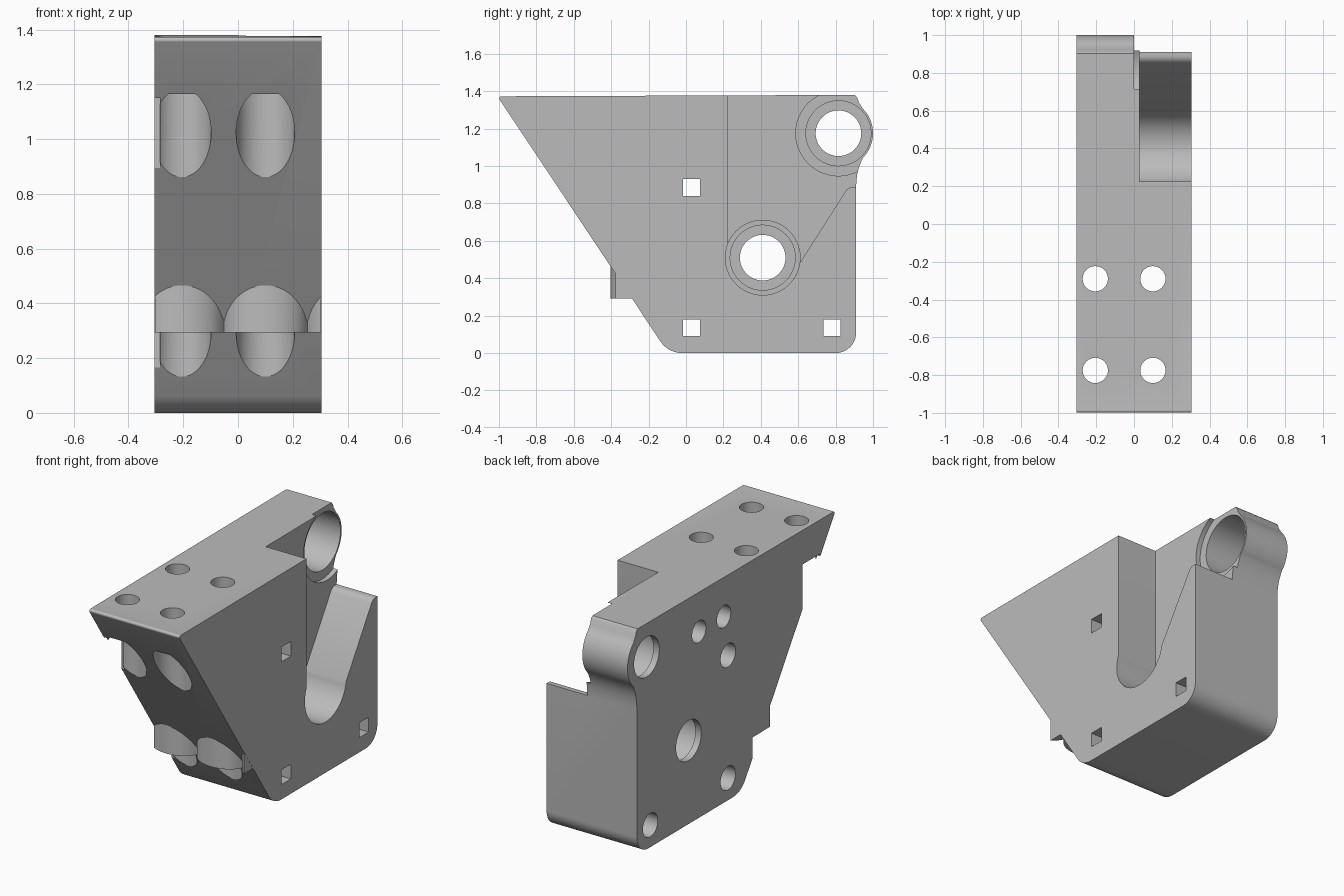
import bpy, bmesh, math
from mathutils import Vector

if "Cube" in bpy.data.objects:
    bpy.data.objects.remove(bpy.data.objects["Cube"], do_unlink=True)

grey = bpy.data.materials.new("plain_grey")
grey.use_nodes = True
COLOR = (0.5, 0.5, 0.5, 1)
grey.diffuse_color = COLOR
grey.node_tree.nodes["Principled BSDF"].inputs["Base Color"].default_value = COLOR

HALF = 0.305


def prism(name, pts, axis, lo, hi):
    """Extrude a 2D outline along x (outline in y, z) or z (outline in x, y)."""
    bm = bmesh.new()
    place = (lambda p, d: (d, p[0], p[1])) if axis == "x" else (lambda p, d: (p[0], p[1], d))
    low = [bm.verts.new(place(p, lo)) for p in pts]
    high = [bm.verts.new(place(p, hi)) for p in pts]
    bm.faces.new(low)
    bm.faces.new(high)
    n = len(pts)
    for i in range(n):
        j = (i + 1) % n
        bm.faces.new((low[i], low[j], high[j], high[i]))
    bmesh.ops.recalc_face_normals(bm, faces=bm.faces)
    mesh = bpy.data.meshes.new(name)
    bm.to_mesh(mesh)
    bm.free()
    mesh.materials.append(grey)
    obj = bpy.data.objects.new(name, mesh)
    bpy.context.collection.objects.link(obj)
    return obj


def arc(c, r, start=0, end=360, n=48):
    count = n if end - start == 360 else n + 1
    angles = [math.radians(start + (end - start) * i / n) for i in range(count)]
    return [(c[0] + r * math.cos(a), c[1] + r * math.sin(a)) for a in angles]


def rect(c, w, h):
    return [(c[0] + sx * w, c[1] + sy * h) for sx, sy in ((-1, -1), (1, -1), (1, 1), (-1, 1))]


def fillet(before, corner, after, t, n=10):
    """Circular arc that rounds a corner, t being the tangent length."""
    b, c, a = Vector(before), Vector(corner), Vector(after)
    u, v = (b - c).normalized(), (a - c).normalized()
    p, q = c + u * t, c + v * t
    w = math.sin(u.angle(v) / 2)
    out = []
    for i in range(n + 1):
        s = i / n
        k0, k1, k2 = (1 - s) ** 2, 2 * s * (1 - s) * w, s * s
        out.append(tuple((p * k0 + c * k1 + q * k2) / (k0 + k1 + k2)))
    return out


def combine(target, tool, operation="DIFFERENCE"):
    tool.hide_render = True
    mod = target.modifiers.new("combine", "BOOLEAN")
    mod.operation = operation
    mod.solver = "EXACT"
    mod.object = tool
    bpy.context.view_layer.objects.active = target
    bpy.ops.object.modifier_apply(modifier=mod.name)
    bpy.data.objects.remove(tool, do_unlink=True)


# Main block with a sloped front and a rounded lug at the upper back
upper, lower = (0.815, 1.175), (0.41, 0.51)
tip, toe, heel, back = (-1.013, 1.38), (-0.095, 0), (0.91, 0), (0.91, 0.9)
outline = fillet(back, tip, toe, 0.03)
outline += fillet(tip, toe, heel, 0.075)
outline += fillet(toe, heel, back, 0.11)
outline += [back, (0.914, 0.95), (0.925, 0.995)]
outline += arc(upper, 0.185, -45, 45, 24)
outline += [(0.924, 1.34), (0.915, 1.367), (0.903, 1.38)]
bracket = prism("bracket_block", outline, "x", -HALF, HALF)

# Scalloped ledge that carries the lower screw seats
screw_x = (-0.205, 0.1)
ledge = [(HALF - 0.001, -0.2), (-HALF + 0.001, -0.2)]
for i in range(61):
    x = -HALF + 0.001 + i * (2 * HALF - 0.002) / 60
    dx = min(abs(x - c) for c in (-0.205, 0.1, 0.405))
    ledge.append((x, -0.291 - 0.114 * math.sqrt(max(0, 1 - (dx / 0.155) ** 2))))
combine(bracket, prism("ledge", ledge, "z", 0.293, 0.6), "UNION")

# Open side pocket with its slanted wall
pocket = [(0.225, 1.5), (0.225, 0.51), lower, (0.585, 0.445)]
pocket += fillet((0.585, 0.445), (0.867, 0.887), (1.2, 0.887), 0.025)
pocket += [(1.2, 0.887), (1.2, 1.5)]
combine(bracket, prism("pocket", pocket, "x", 0.03, 0.5))

# Round clearances, bearing seats and shaft holes
combine(bracket, prism("lower_clearance", arc(lower, 0.2), "x", 0, 0.5))
combine(bracket, prism("upper_clearance", arc(upper, 0.228), "x", 0.0, 0.5))
for centre in (upper, lower):
    combine(bracket, prism("bearing_seat", arc(centre, 0.174), "x", -0.265, 0.1))
    combine(bracket, prism("shaft_hole", arc(centre, 0.122), "x", -0.5, 0.1))

# Vertical screw holes with wide seats that open through the slope
for y, seat in ((-0.775, 1.165), (-0.29, 0.293)):
    for x in screw_x:
        combine(bracket, prism("screw_hole", arc((x, y), 0.067, n=32), "z", seat - 0.1, 1.6))
        combine(bracket, prism("screw_seat", arc((x, y), 0.107), "z", -0.2, seat))
    combine(bracket, prism("side_notch", rect((-0.345, y), 0.06, 0.085), "z", -0.2, seat))

# Cross holes: square on one side, round on the other
for centre in ((0.03, 0.885), (0.03, 0.135), (0.78, 0.135)):
    combine(bracket, prism("square_hole", rect(centre, 0.045, 0.045), "x", -0.1, 0.5))
    combine(bracket, prism("round_hole", arc(centre, 0.072, n=32), "x", -0.5, 0.05))

# Blind holes on the flat side
for centre in ((0.07, 1.137), (0.31, 1.137)):
    combine(bracket, prism("blind_hole", arc(centre, 0.067, n=32), "x", -0.5, -0.1))

bpy.ops.object.select_all(action="DESELECT")
bracket.select_set(True)
bpy.context.view_layer.objects.active = bracket
bpy.ops.object.shade_smooth_by_angle(angle=math.radians(30))
